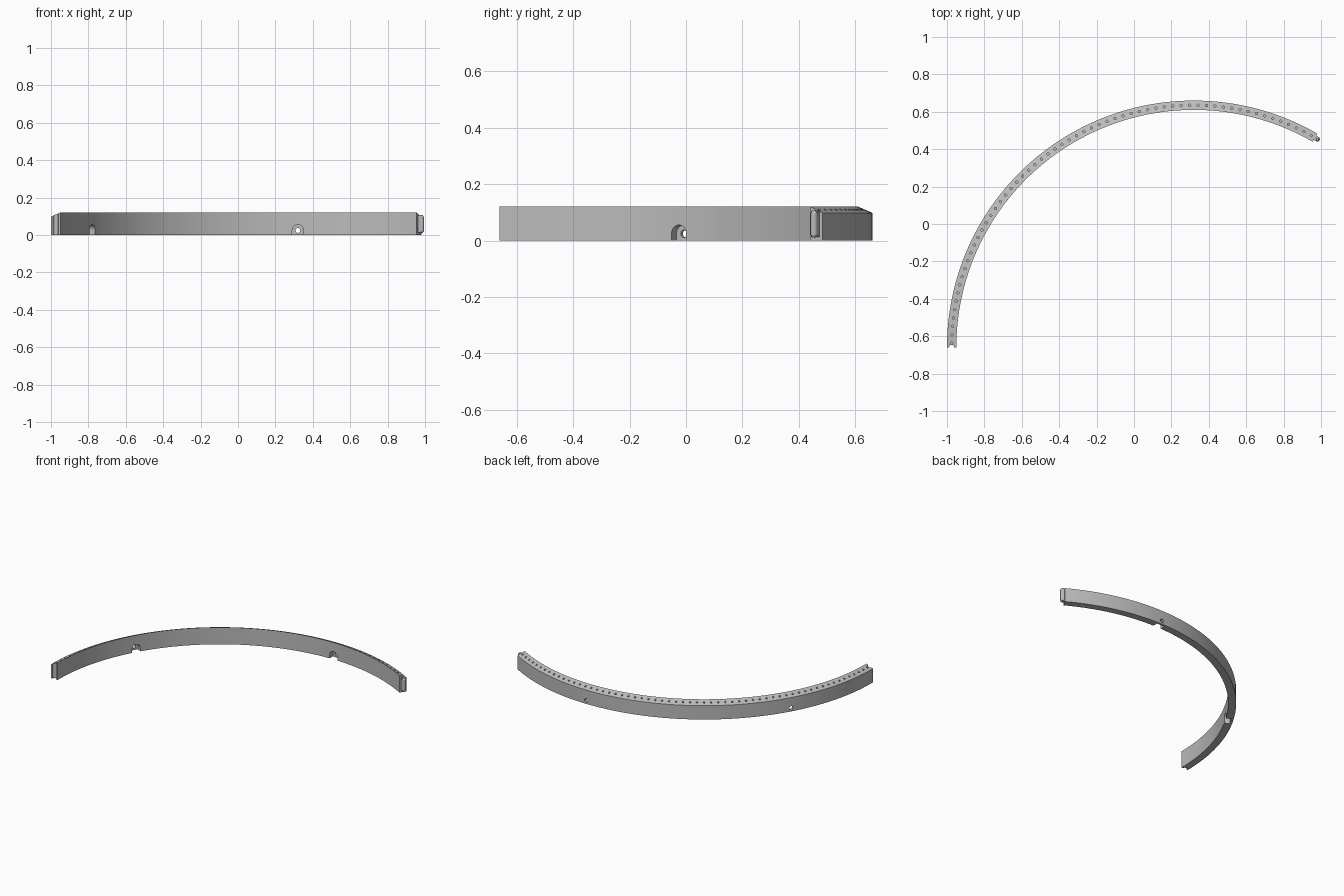
import bpy, bmesh
from math import pi, cos, sin, radians
from mathutils import Matrix, Vector

if "Cube" in bpy.data.objects:
    bpy.data.objects.remove(bpy.data.objects["Cube"])

CX, CY = 0.32, -0.66
R_IN, R_OUT = 1.27, 1.32
R_MID = (R_IN + R_OUT) / 2
H_IN, H_OUT = 0.12, 0.098
START, END, SEGS = 60, 180, 80

grey = bpy.data.materials.new("grey_plastic")
grey.use_nodes = True
COLOUR = (0.5, 0.5, 0.5, 1)
grey.diffuse_color = COLOUR
grey.node_tree.nodes["Principled BSDF"].inputs["Base Color"].default_value = COLOUR


def polar(r, deg, z=0.0):
    a = radians(deg)
    return Vector((CX + r * cos(a), CY + r * sin(a), z))


def finish(bm, name, helper=False):
    bmesh.ops.recalc_face_normals(bm, faces=bm.faces)
    mesh = bpy.data.meshes.new(name)
    bm.to_mesh(mesh)
    bm.free()
    mesh.materials.append(grey)
    ob = bpy.data.objects.new(name, mesh)
    bpy.context.scene.collection.objects.link(ob)
    ob.hide_render = helper
    return ob


def prism(bm, base, offset):
    """Extrude a closed outline along an offset."""
    a = [bm.verts.new(p) for p in base]
    b = [bm.verts.new(p + offset) for p in base]
    bm.faces.new(a)
    bm.faces.new(b[::-1])
    for i in range(len(a)):
        j = (i + 1) % len(a)
        bm.faces.new((a[i], b[i], b[j], a[j]))


def cylinder(bm, centre, radius, height, sides=12, top=None, rot=None):
    matrix = Matrix.Translation(centre) @ (rot or Matrix())
    bmesh.ops.create_cone(bm, cap_ends=True, segments=sides, radius1=radius,
                          radius2=radius if top is None else top,
                          depth=height, matrix=matrix)


# Curved rail with a top that slopes towards the outside
bm = bmesh.new()
profile = [(R_IN, 0), (R_OUT, 0), (R_OUT, H_OUT), (R_IN, H_IN)]
rings = []
for i in range(SEGS + 1):
    deg = START + (END - START) * i / SEGS
    rings.append([bm.verts.new(polar(r, deg, z)) for r, z in profile])
for a, b in zip(rings, rings[1:]):
    for k in range(4):
        m = (k + 1) % 4
        bm.faces.new((a[k], a[m], b[m], b[k]))
bm.faces.new(rings[0])
bm.faces.new(rings[-1][::-1])
rail = finish(bm, "curved_rail")

# Row of blind pin holes in the top
bm = bmesh.new()
for deg in range(START + 1, END, 2):
    cylinder(bm, polar(R_MID, deg, 0.115), 0.0065, 0.06, 10)
pins = finish(bm, "pin_hole_cutter", True)

# Arched cable slots on the inner side
bm = bmesh.new()
for deg in (90, 150):
    a = radians(deg)
    out, side = Vector((cos(a), sin(a), 0)), Vector((-sin(a), cos(a), 0))
    base = polar(R_IN - 0.02, deg)
    arch = [base + side * 0.03 - Vector((0, 0, 0.02))]
    for i in range(13):
        t = pi * i / 12
        arch.append(base + side * 0.03 * cos(t) + Vector((0, 0, 0.025 + 0.03 * sin(t))))
    arch.append(base - side * 0.03 - Vector((0, 0, 0.02)))
    prism(bm, arch, out * 0.055)
slots = finish(bm, "cable_slot_cutter", True)

# Round cable holes through the outer wall
bm = bmesh.new()
for deg in (90, 150):
    turn = Matrix.Rotation(radians(deg), 4, 'Z') @ Matrix.Rotation(pi / 2, 4, 'Y')
    cylinder(bm, polar(R_MID, deg, 0.024), 0.013, 0.15, 20, rot=turn)
holes = finish(bm, "cable_hole_cutter", True)

# Joint groove at one end
bm = bmesh.new()
cylinder(bm, polar(R_MID, END, 0.06), 0.014, 0.3, 20)
groove = finish(bm, "joint_groove_cutter", True)

for cutter in (slots, holes, groove, pins):
    mod = rail.modifiers.new(cutter.name, 'BOOLEAN')
    mod.operation = 'DIFFERENCE'
    mod.solver = 'EXACT'
    mod.object = cutter
    cutter.hide_set(True)

# Joint tongue at the other end, tapered at top and bottom
bm = bmesh.new()
along = Vector((sin(radians(START)), -cos(radians(START)), 0))
centre = polar(R_MID, START) + along * 0.016
cylinder(bm, centre + Vector((0, 0, 0.058)), 0.0125, 0.076, 20)
cylinder(bm, centre + Vector((0, 0, 0.101)), 0.0125, 0.01, 20, top=0.006)
cylinder(bm, centre + Vector((0, 0, 0.015)), 0.006, 0.01, 20, top=0.0125)
neck = [polar(R_MID - 0.0125, START, 0.012), polar(R_MID + 0.0125, START, 0.012)]
prism(bm, [neck[0], neck[1], neck[1] + along * 0.016, neck[0] + along * 0.016],
      Vector((0, 0, 0.092)))
finish(bm, "joint_tongue")
